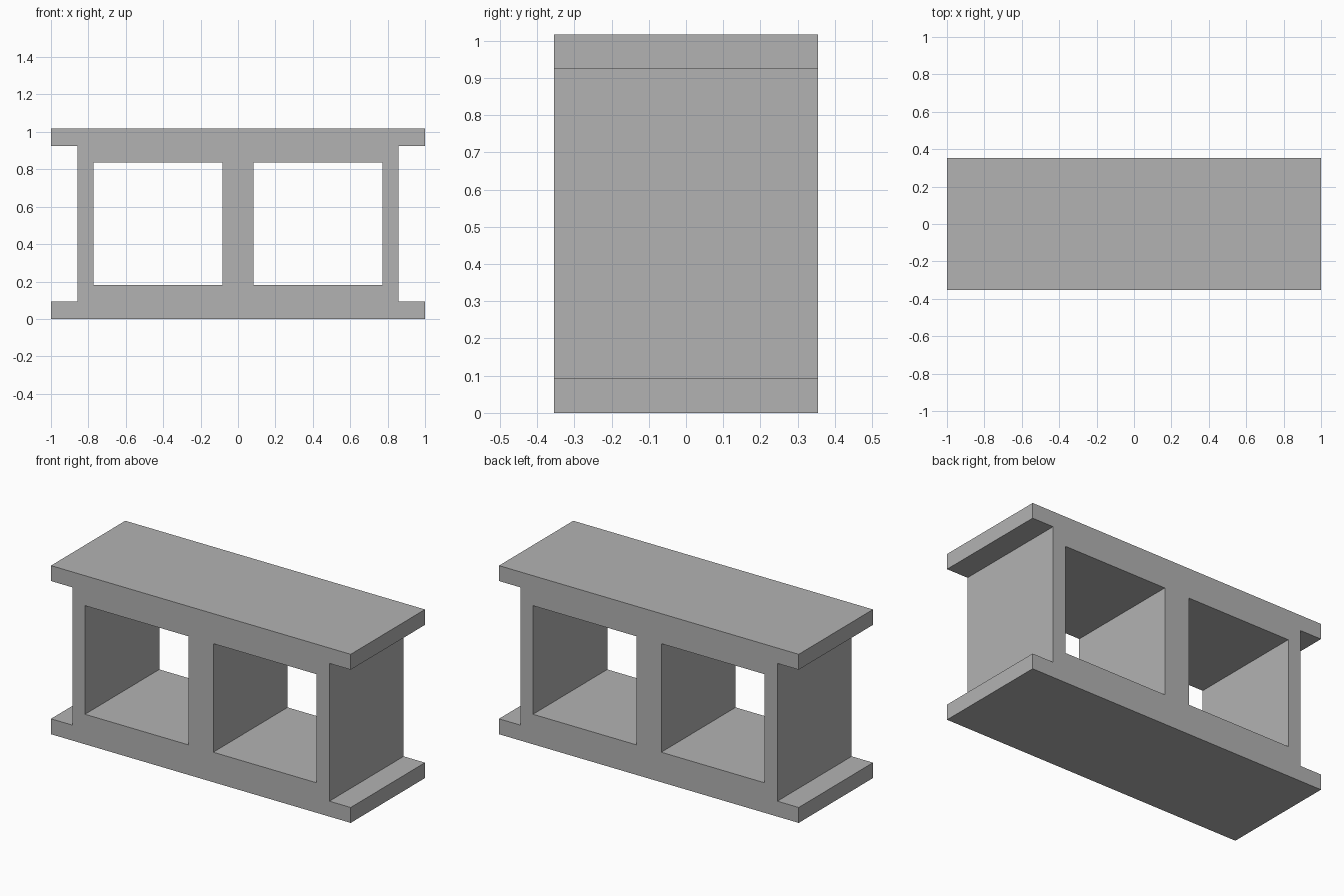
import bpy
import bmesh

cube = bpy.data.objects.get("Cube")
if cube:
    bpy.data.objects.remove(cube, do_unlink=True)

HEIGHT, HALF_DEPTH = 1.017, 0.354
FLANGE, SLAB = 0.093, 0.181      # lip thickness, top and bottom slab thickness
WALL, HOLE, WEB = 0.858, 0.773, 0.083   # half widths: outer wall, hole edge, centre web

# Concrete colour
concrete = bpy.data.materials.new("concrete grey")
concrete.use_nodes = True
color = (0.45, 0.45, 0.45, 1.0)
concrete.diffuse_color = color
concrete.node_tree.nodes["Principled BSDF"].inputs["Base Color"].default_value = color

# Front face as a grid of cells, leaving out the end recesses and the two holes
xs = [-1, -WALL, -HOLE, -WEB, WEB, HOLE, WALL, 1]
zs = [0, FLANGE, SLAB, HEIGHT - SLAB, HEIGHT - FLANGE, HEIGHT]
bm = bmesh.new()
grid = [[bm.verts.new((x, -HALF_DEPTH, z)) for z in zs] for x in xs]
for i in range(len(xs) - 1):
    for j in range(len(zs) - 1):
        recess = i in (0, 6) and 0 < j < 4
        hole = i in (2, 4) and j == 2
        if not (recess or hole):
            bm.faces.new((grid[i][j], grid[i + 1][j], grid[i + 1][j + 1], grid[i][j + 1]))
bmesh.ops.delete(bm, geom=[v for v in bm.verts if not v.link_faces], context='VERTS')

# Extrude to full depth
out = bmesh.ops.extrude_face_region(bm, geom=bm.faces[:], use_keep_orig=True)
bmesh.ops.translate(bm, vec=(0, 2 * HALF_DEPTH, 0),
                    verts=[g for g in out["geom"] if isinstance(g, bmesh.types.BMVert)])
bmesh.ops.recalc_face_normals(bm, faces=bm.faces[:])

# Merge the coplanar strips on the outer sides, top and bottom
side_edges = [e for e in bm.edges if len(e.link_faces) == 2
              and all(abs(f.normal.y) < 0.5 for f in e.link_faces)
              and e.calc_face_angle() < 0.01]
bmesh.ops.dissolve_edges(bm, edges=side_edges, use_verts=False)

mesh = bpy.data.meshes.new("block_body")
bm.to_mesh(mesh)
bm.free()
mesh.materials.append(concrete)
block = bpy.data.objects.new("block_body", mesh)
bpy.context.collection.objects.link(block)
